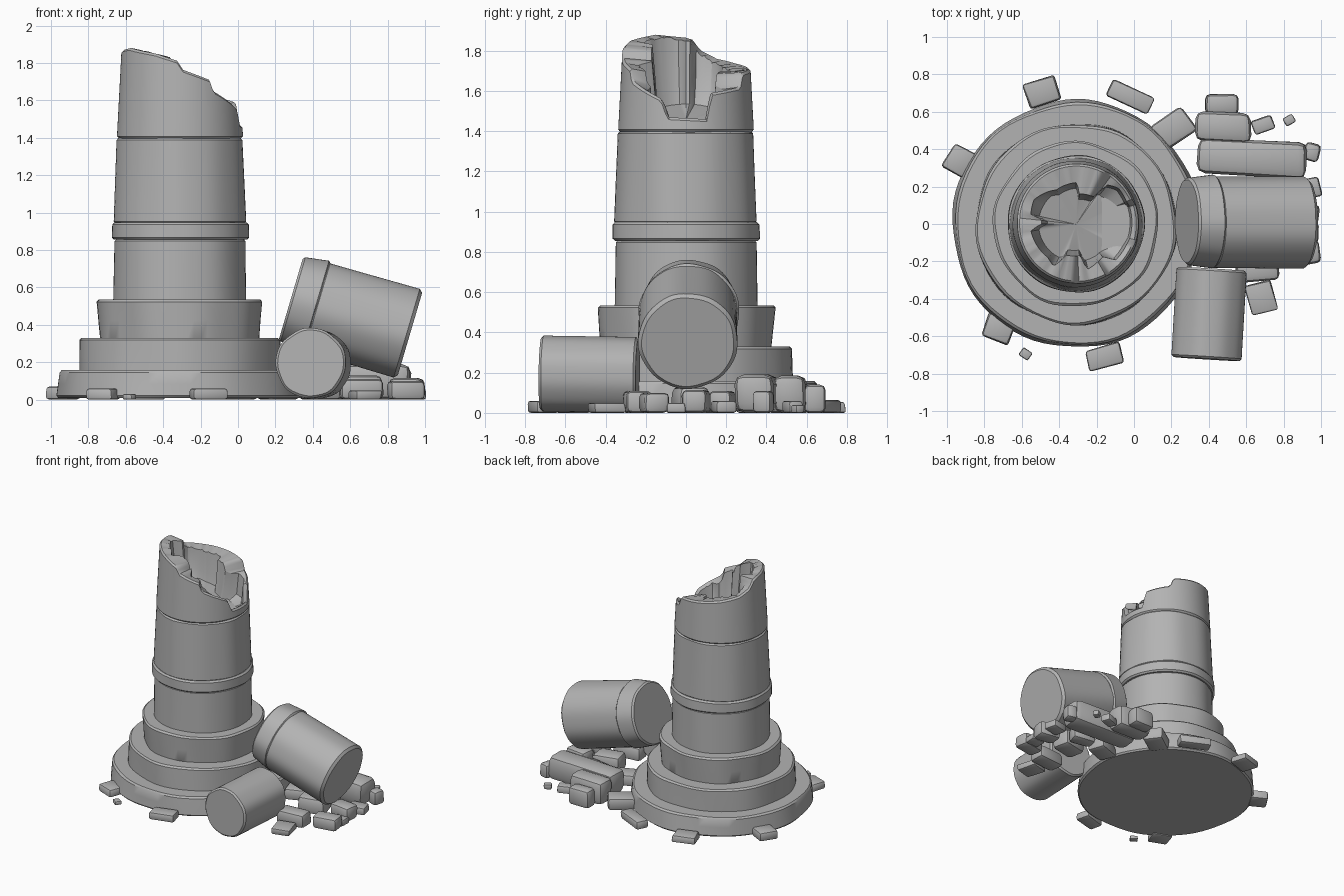
import bpy, bmesh, math, random
from mathutils import Vector, Matrix

if "Cube" in bpy.data.objects:
    bpy.data.objects.remove(bpy.data.objects["Cube"])

random.seed(4)
stone = bpy.data.materials.new("grey stone")
stone.diffuse_color = (0.45, 0.45, 0.45, 1)
stone.use_nodes = True
stone.node_tree.nodes["Principled BSDF"].inputs["Base Color"].default_value = stone.diffuse_color
CX = -0.31          # column axis
SEG = 72


def finish(bm, name):
    bmesh.ops.recalc_face_normals(bm, faces=bm.faces)
    me = bpy.data.meshes.new(name)
    bm.to_mesh(me)
    bm.free()
    me.materials.append(stone)
    ob = bpy.data.objects.new(name, me)
    bpy.context.collection.objects.link(ob)
    bpy.ops.object.select_all(action='DESELECT')
    ob.select_set(True)
    bpy.context.view_layer.objects.active = ob
    bpy.ops.object.shade_smooth_by_angle(angle=math.radians(35))
    return ob


def loft(name, rings, matrix):
    """Skin a list of closed rings of points and close both ends."""
    bm = bmesh.new()
    rows = [[bm.verts.new(matrix @ Vector(p)) for p in ring] for ring in rings]
    n = len(rows[0])
    for a, b in zip(rows, rows[1:]):
        for i in range(n):
            j = (i + 1) % n
            bm.faces.new((a[i], a[j], b[j], b[i]))
    for row, sgn in ((rows[0], -1), (rows[-1], 1)):
        c = bm.verts.new(sum((v.co for v in row), Vector()) / n)
        for i in range(n):
            bm.faces.new((row[i], row[(i + 1) % n], c))
    return finish(bm, name)


def drum(name, r0, r1, z0, z1, matrix, wob=0.004, seed=0, bev=0.012):
    """Worn stone drum with softened rims and a slightly uneven outline."""
    prof = [(r0 - bev, z0), (r0, z0 + bev), ((r0 + r1) / 2, (z0 + z1) / 2),
            (r1, z1 - bev), (r1 - bev, z1)]
    rings = []
    for k, (r, z) in enumerate(prof):
        ring = []
        for i in range(SEG):
            a = 2 * math.pi * i / SEG
            w = wob * (math.sin(5 * a + seed + k * 0.5) + 0.6 * math.sin(9 * a + 2 * seed))
            ring.append(((r + w) * math.cos(a), (r + w) * math.sin(a), z))
        rings.append(ring)
    return loft(name, rings, matrix)


# Standing column: stepped base, shaft drums and collar
col = Matrix.Translation((CX, 0, 0))
for i, (name, r0, r1, z0, z1, w) in enumerate([
        ("base_step_lower", 0.662, 0.648, 0.01, 0.158, 0.005),
        ("base_step_middle", 0.538, 0.535, 0.14, 0.33, 0.005),
        ("base_step_upper", 0.425, 0.442, 0.31, 0.535, 0.005),
        ("shaft_lower", 0.355, 0.35, 0.52, 0.86, 0.002),
        ("shaft_collar", 0.367, 0.365, 0.855, 0.948, 0.002),
        ("shaft_middle", 0.354, 0.336, 0.94, 1.40, 0.003)]):
    drum(name, r0, r1, z0, z1, col, w, i * 1.7)

# Broken hollow top: rim height and wall thickness follow the angle (degrees)
RIM = [(-180, 1.865), (-150, 1.88), (-115, 1.85), (-92, 1.81), (-88, 1.765),
       (-60, 1.71), (-56, 1.65), (-22, 1.56), (-16, 1.47), (18, 1.46), (23, 1.59),
       (56, 1.62), (61, 1.69), (90, 1.71), (125, 1.735), (150, 1.76), (166, 1.80),
       (174, 1.855), (180, 1.865)]
WALL = [(-180, 0.13), (-171, 0.07), (-130, 0.08), (-118, 0.06), (-108, 0.14), (-82, 0.15),
        (-76, 0.07), (-50, 0.10), (-42, 0.04), (40, 0.03), (52, 0.06), (56, 0.15),
        (84, 0.16), (89, 0.10), (120, 0.11), (150, 0.06), (168, 0.07), (172, 0.13), (180, 0.13)]


def lookup(table, a):
    for (a0, v0), (a1, v1) in zip(table, table[1:]):
        if a0 <= a <= a1:
            return v0 + (v1 - v0) * (a - a0) / (a1 - a0)


rings = [[] for _ in range(7)]
N = 120
for i in range(N):
    d = -180 + 360 * i / N
    c, s = math.cos(math.radians(d)), math.sin(math.radians(d))
    h, t = lookup(RIM, d), lookup(WALL, d)
    ro = 0.337 - 0.05 * (h - 1.40)
    floor = 1.455 - 0.08 * c
    floor = min(floor, h - 0.02)
    ri = ro - t
    j = random.uniform(-0.006, 0.006)
    for ring, (r, z) in zip(rings, [
            (0.325, 1.395), (0.337, 1.408), (ro, h - 0.012), (ro - 0.012, h),
            (ri, h - 0.012 + j), (ri - 0.015, max(floor, h - 0.17)),
            (min(ri - 0.03, 0.2), floor)]):
        ring.append((r * c, r * s, z))
loft("broken_column_top", rings, col)

# Fallen drum leaning on the base, with its collar
p0, p1 = Vector((0.283, 0.01, 0.54)), Vector((0.92, 0.01, 0.352))
tilt = Matrix.Translation(p0) @ Vector((0, 0, 1)).rotation_difference(p1 - p0).to_matrix().to_4x4()
L = (p1 - p0).length
drum("fallen_drum", 0.243, 0.247, 0.13, L, tilt, 0.002, 1, 0.018)
drum("fallen_drum_collar", 0.234, 0.25, 0, 0.15, tilt @ Matrix.Translation((0, 0.006, 0)), 0.002, 2)

# Small drum lying on the ground
q0, q1 = Vector((0.388, -0.722, 0.195)), Vector((0.418, -0.24, 0.188))
lay = Matrix.Translation(q0) @ Vector((0, 0, 1)).rotation_difference(q1 - q0).to_matrix().to_4x4()
drum("small_fallen_drum", 0.188, 0.188, 0, (q1 - q0).length, lay, 0.002, 3)


def rock(name, x, y, sx, sy, h, rot, z0=0.0):
    """Worn block: jittered box with rounded edges, resting at z0."""
    bm = bmesh.new()
    bmesh.ops.create_cube(bm, size=1)
    for v in bm.verts:
        k = random.uniform(0.9, 1.02)
        v.co = Vector((v.co.x * sx * k, v.co.y * sy * k, v.co.z * h))
    bmesh.ops.bevel(bm, geom=bm.edges[:], offset=min(sx, sy, h) * 0.25, segments=2,
                    profile=0.5, affect='EDGES')
    bm.transform(Matrix.Translation((x, y, z0 + h / 2)) @ Matrix.Rotation(math.radians(rot), 4, 'Z'))
    finish(bm, name)


# Rubble: x, y, length, width, height, turn
blocks = [
    (0.625, 0.353, 0.61, 0.20, 0.19, -3), (0.475, 0.52, 0.32, 0.17, 0.185, -2),
    (0.47, 0.64, 0.18, 0.11, 0.14, 0), (0.21, 0.51, 0.21, 0.16, 0.10, 35)]
stones = [
    (-0.02, 0.68, 0.25, 0.10, 0.065, -25), (-0.49, 0.705, 0.18, 0.14, 0.055, 18),
    (-0.935, 0.34, 0.14, 0.15, 0.07, -30), (-0.725, -0.56, 0.16, 0.14, 0.06, -20),
    (-0.58, -0.695, 0.06, 0.05, 0.03, -35), (-0.16, -0.71, 0.20, 0.12, 0.06, 15),
    (0.68, -0.395, 0.15, 0.17, 0.05, 15), (0.66, -0.24, 0.24, 0.14, 0.11, 5),
    (0.69, 0.53, 0.12, 0.08, 0.06, 20), (0.83, 0.555, 0.06, 0.05, 0.04, 30),
    (0.95, 0.385, 0.09, 0.10, 0.11, -15), (0.90, -0.16, 0.20, 0.13, 0.10, 10),
    (0.90, 0.05, 0.18, 0.13, 0.115, -8), (0.93, 0.19, 0.14, 0.11, 0.06, 12),
    (0.93, -0.05, 0.12, 0.10, 0.05, 0), (0.66, 0.02, 0.22, 0.16, 0.13, 12),
    (0.66, 0.18, 0.20, 0.12, 0.11, -10), (0.44, 0.15, 0.20, 0.15, 0.09, 20)]
for i, b in enumerate(blocks):
    rock(f"fallen_block_{i + 1}", *b)
for i, b in enumerate(stones):
    rock(f"rubble_stone_{i + 1}", *b)
